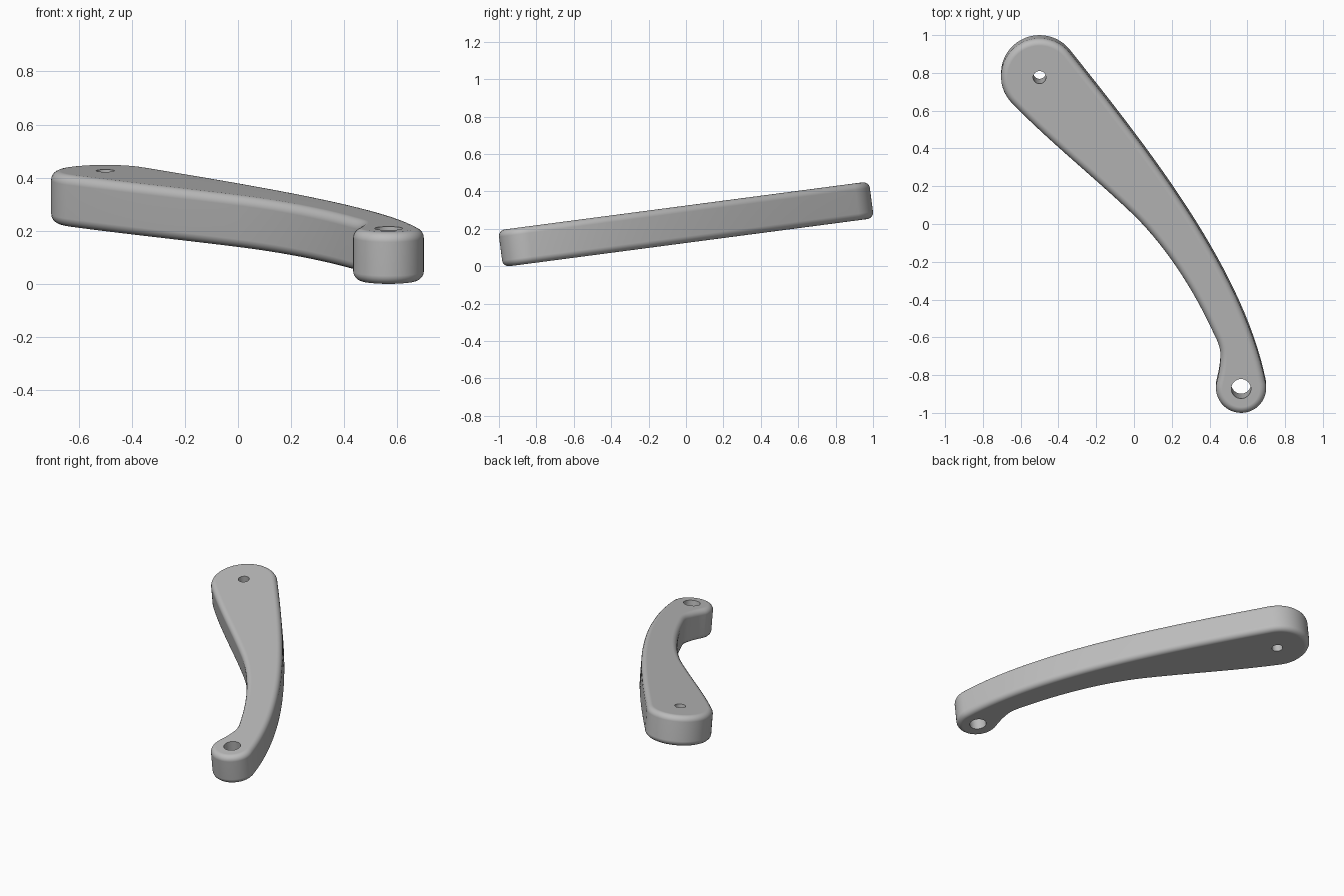
import bpy, bmesh, math
from mathutils import Vector, Matrix
from mathutils.geometry import interpolate_bezier

cube = bpy.data.objects.get("Cube")
if cube:
    bpy.data.objects.remove(cube, do_unlink=True)

HALF = 0.099            # half the plate thickness
ROUND = 0.035           # edge rounding
BIG, BIG_R = Vector((-0.5, 0.796)), 0.204
SMALL, SMALL_R = Vector((0.567, -0.867)), 0.133


def heading(deg):
    return Vector((math.cos(math.radians(deg)), math.sin(math.radians(deg))))


def arc(center, radius, start, end, steps):
    return [center + radius * heading(start + (end - start) * i / steps)
            for i in range(steps + 1)]


def bend(p, dir_p, q, dir_q, reach_p, reach_q, steps):
    """Inner points of a curve leaving p along dir_p and arriving at q along dir_q."""
    pts = interpolate_bezier(p, p + heading(dir_p) * reach_p,
                             q - heading(dir_q) * reach_q, q, steps + 1)
    return [Vector(v[:2]) for v in pts[1:-1]]


# Outline, counter-clockwise: wide end, inner edge, neck, narrow end, outer edge
wide_end = arc(BIG, BIG_R, 38.5, 224, 28)
narrow_end = arc(SMALL, SMALL_R, 165, 372, 28)
waist, throat, neck = Vector((0, 0.055)), Vector((0.41, -0.55)), Vector((0.458, -0.69))
outline = list(wide_end)
outline += bend(wide_end[-1], 314, waist, 316, 0.29, 0.29, 14) + [waist]
outline += bend(waist, 315, throat, 295, 0.24, 0.24, 14) + [throat]
outline += bend(throat, 295, neck, 270, 0.05, 0.05, 6) + [neck]
outline += bend(neck, 270, narrow_end[0], 255, 0.05, 0.05, 6)
outline += narrow_end
outline += bend(narrow_end[-1], 101.5, wide_end[0], 128.5, 0.6, 0.7, 30)

# Plate with rounded rims
bm = bmesh.new()
base = bm.faces.new([bm.verts.new((p.x, p.y, -HALF)) for p in outline])
top = bmesh.ops.extrude_face_region(bm, geom=[base], use_keep_orig=True)
bmesh.ops.translate(bm, vec=(0, 0, 2 * HALF),
                    verts=[v for v in top["geom"] if isinstance(v, bmesh.types.BMVert)])
bmesh.ops.recalc_face_normals(bm, faces=bm.faces)
rims = [e for e in bm.edges if abs(e.verts[0].co.z - e.verts[1].co.z) < 1e-5]
bmesh.ops.bevel(bm, geom=rims, offset=ROUND, segments=5, profile=0.5, affect='EDGES')
mesh = bpy.data.meshes.new("lever_arm")
bm.to_mesh(mesh)
bm.free()
arm = bpy.data.objects.new("lever_arm", mesh)
bpy.context.collection.objects.link(arm)
bpy.context.view_layer.objects.active = arm
arm.select_set(True)

# Pivot holes through both ends
bm = bmesh.new()
for center, radius in ((BIG, 0.034), (SMALL, 0.052)):
    bmesh.ops.create_cone(bm, cap_ends=True, segments=32, radius1=radius, radius2=radius,
                          depth=1, matrix=Matrix.Translation((center.x, center.y, 0)))
drill_mesh = bpy.data.meshes.new("hole_cutter")
bm.to_mesh(drill_mesh)
bm.free()
drill = bpy.data.objects.new("hole_cutter", drill_mesh)
drill.hide_render = True
bpy.context.collection.objects.link(drill)
cut = arm.modifiers.new("holes", 'BOOLEAN')
cut.operation, cut.solver, cut.object = 'DIFFERENCE', 'EXACT', drill
bpy.ops.object.modifier_apply(modifier=cut.name)
bpy.data.objects.remove(drill, do_unlink=True)

# Grey metal, smooth rims, flat broad faces
grey = bpy.data.materials.new("plain_grey")
grey.use_nodes = True
color = (0.5, 0.5, 0.5, 1)
grey.diffuse_color = color
grey.node_tree.nodes["Principled BSDF"].inputs["Base Color"].default_value = color
arm.data.materials.clear()
arm.data.materials.append(grey)
bpy.ops.object.shade_smooth_by_angle(angle=math.radians(35))
flat = arm.modifiers.new("flat_faces", 'WEIGHTED_NORMAL')
flat.keep_sharp = True

# Tilt the plate up toward the back and stand it on the ground
arm.data.transform(Matrix.Rotation(math.radians(7.5), 4, 'X'))
lowest = min(v.co.z for v in arm.data.vertices)
arm.data.transform(Matrix.Translation((0, 0, -lowest)))
